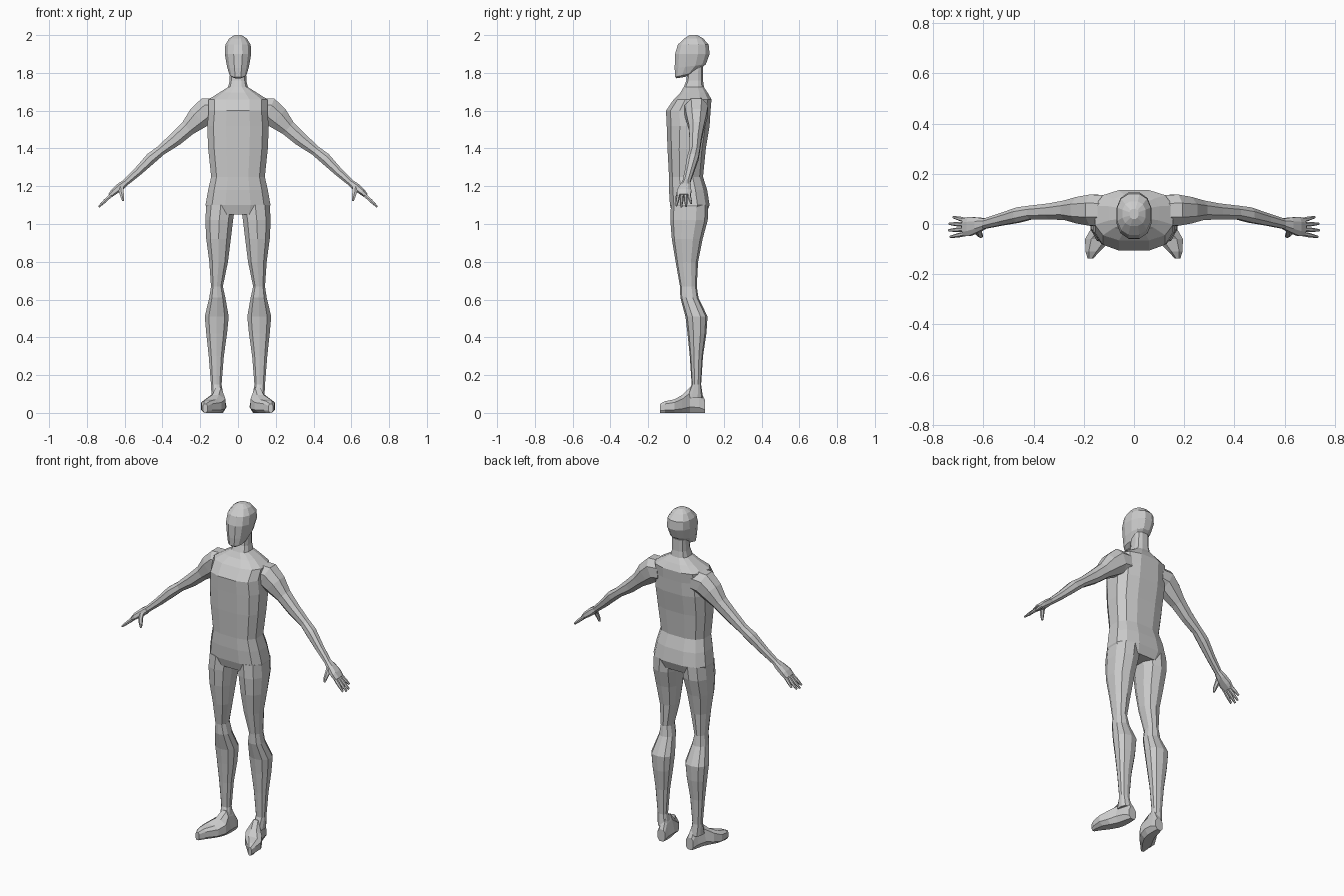
import bpy, bmesh, math
from mathutils import Vector

Y = Vector((0, 1, 0))


def loft(name, rings, sides, power=0.8, mirror=False):
    """Skin rings given as (centre, u, v) with squarish oval sections."""
    def shape(t):
        return math.copysign(abs(t) ** power, t)
    angles = [2 * math.pi * (i + 0.5) / sides for i in range(sides)]
    cs = [shape(math.cos(a)) for a in angles]
    sn = [shape(math.sin(a)) for a in angles]
    mc, ms = max(map(abs, cs)), max(map(abs, sn))
    bm = bmesh.new()
    loops = [[bm.verts.new(c + u * (p / mc) + v * (q / ms)) for p, q in zip(cs, sn)]
             for c, u, v in rings]
    for a, b in zip(loops, loops[1:]):
        for i in range(sides):
            j = (i + 1) % sides
            bm.faces.new((a[i], a[j], b[j], b[i]))
    bm.faces.new(loops[0][::-1])
    bm.faces.new(loops[-1])
    bmesh.ops.recalc_face_normals(bm, faces=bm.faces)
    mesh = bpy.data.meshes.new(name)
    bm.to_mesh(mesh)
    bm.free()
    ob = bpy.data.objects.new(name, mesh)
    bpy.context.collection.objects.link(ob)
    if mirror:
        ob.modifiers.new("Mirror", 'MIRROR')
    return ob


def level(z, x0, x1, y0, y1, tilt=0):
    """Horizontal ring from its extents; tilt raises the back edge."""
    return (Vector(((x0 + x1) / 2, (y0 + y1) / 2, z)),
            Vector(((x1 - x0) / 2, 0, 0)), Vector((0, (y1 - y0) / 2, tilt)))


def limb(path):
    """Rings across a path of (x, y, z, half thickness, half depth)."""
    pts = [Vector(p[:3]) for p in path]
    out = []
    for i, p in enumerate(path):
        d = pts[min(i + 1, len(pts) - 1)] - pts[max(i - 1, 0)]
        u = Vector((-d.z, 0, d.x)).normalized()
        out.append((pts[i], u * p[3], Y * p[4]))
    return out


# Torso with hips and neck
torso = [(1.05, .15, -.07, .105), (1.10, .172, -.085, .125), (1.18, .158, -.09, .112),
         (1.25, .142, -.09, .09), (1.40, .158, -.098, .105), (1.52, .163, -.102, .125),
         (1.60, .155, -.106, .13), (1.66, .155, -.065, .135), (1.695, .10, -.03, .115),
         (1.725, .052, -.012, .095), (1.76, .044, .002, .09), (1.83, .043, .01, .09)]
loft("torso", [level(z, -w, w, a, b) for z, w, a, b in torso], 12, .72)

# Head
head = [(1.775, .024, -.05, -.005, .004), (1.79, .044, -.058, .05, .012),
        (1.835, .058, -.06, .105, .01), (1.90, .07, -.058, .125, 0),
        (1.95, .067, -.043, .12, 0), (1.983, .046, -.008, .09, 0),
        (2.0, .018, .02, .06, 0)]
loft("head", [level(z, -w, w, a, b, t) for z, w, a, b, t in head], 12, .85)

# Legs
leg = [(1.10, .015, .168, -.08, .118), (1.02, .026, .173, -.083, .115),
       (.92, .038, .168, -.075, .088), (.80, .053, .152, -.055, .064),
       (.67, .08, .143, -.032, .057), (.61, .067, .152, -.03, .066),
       (.51, .049, .176, -.003, .114), (.42, .058, .168, .008, .108),
       (.30, .075, .155, .02, .09), (.15, .087, .143, .03, .08),
       (.08, .075, .14, .0, .09)]
loft("leg", [level(*r) for r in leg], 10, .85, True)

# Feet, turned outward
foot = [(.10, .07, .118, .07), (.07, .063, .132, .125), (.02, .06, .148, .135),
        (-.02, .066, .172, .095), (-.06, .088, .195, .072),
        (-.11, .137, .193, .062), (-.137, .162, .185, .048)]
rings = [(Vector(((a + b) / 2, y, h / 2)), Vector(((b - a) / 2, 0, 0)), Vector((0, 0, h / 2)))
         for y, a, b, h in foot]
ob = loft("foot", rings, 8, .7, True)
for v in ob.data.vertices:
    # Narrow the instep above the sole
    i = v.index // 8
    if v.co.z > .09:
        v.co.x = rings[i][0].x + (v.co.x - rings[i][0].x) * .6

# Arms with shoulders
arm = [(.11, .055, 1.605, .062, .06), (.165, .055, 1.60, .07, .062),
       (.21, .055, 1.562, .062, .053), (.265, .055, 1.508, .042, .039),
       (.33, .05, 1.45, .037, .032), (.41, .046, 1.388, .027, .027),
       (.46, .036, 1.348, .03, .03), (.53, .018, 1.278, .023, .024),
       (.60, .0, 1.215, .017, .02)]
loft("arm", limb(arm), 8, .9, True)

# Palms
palm = [(.595, .001, 1.22, .017, .021), (.622, -.004, 1.198, .021, .03),
        (.655, -.01, 1.172, .018, .038), (.678, -.012, 1.15, .012, .035)]
loft("palm", limb(palm), 8, .8, True)

# Fingers fan out from the palm
for i, (name, length) in enumerate([("index", .9), ("middle", 1.0), ("ring", .95), ("little", .72)]):
    y = -.039 + i * .018
    spread = (i - 1.5) * .008
    path = [(.67 + .068 * length * t, y + spread * t, 1.155 - .065 * length * t, r, r)
            for t, r in ((0, .0095), (.5, .009), (1, .005))]
    loft(name + "_finger", limb(path), 6, 1, True)

# Thumbs hang down in front of the palm
thumb = [(.622, -.022, 1.20, .016, .013), (.618, -.038, 1.17, .012, .011),
         (.612, -.046, 1.145, .010, .009), (.608, -.05, 1.122, .005, .005)]
loft("thumb", limb(thumb), 6, 1, True)
